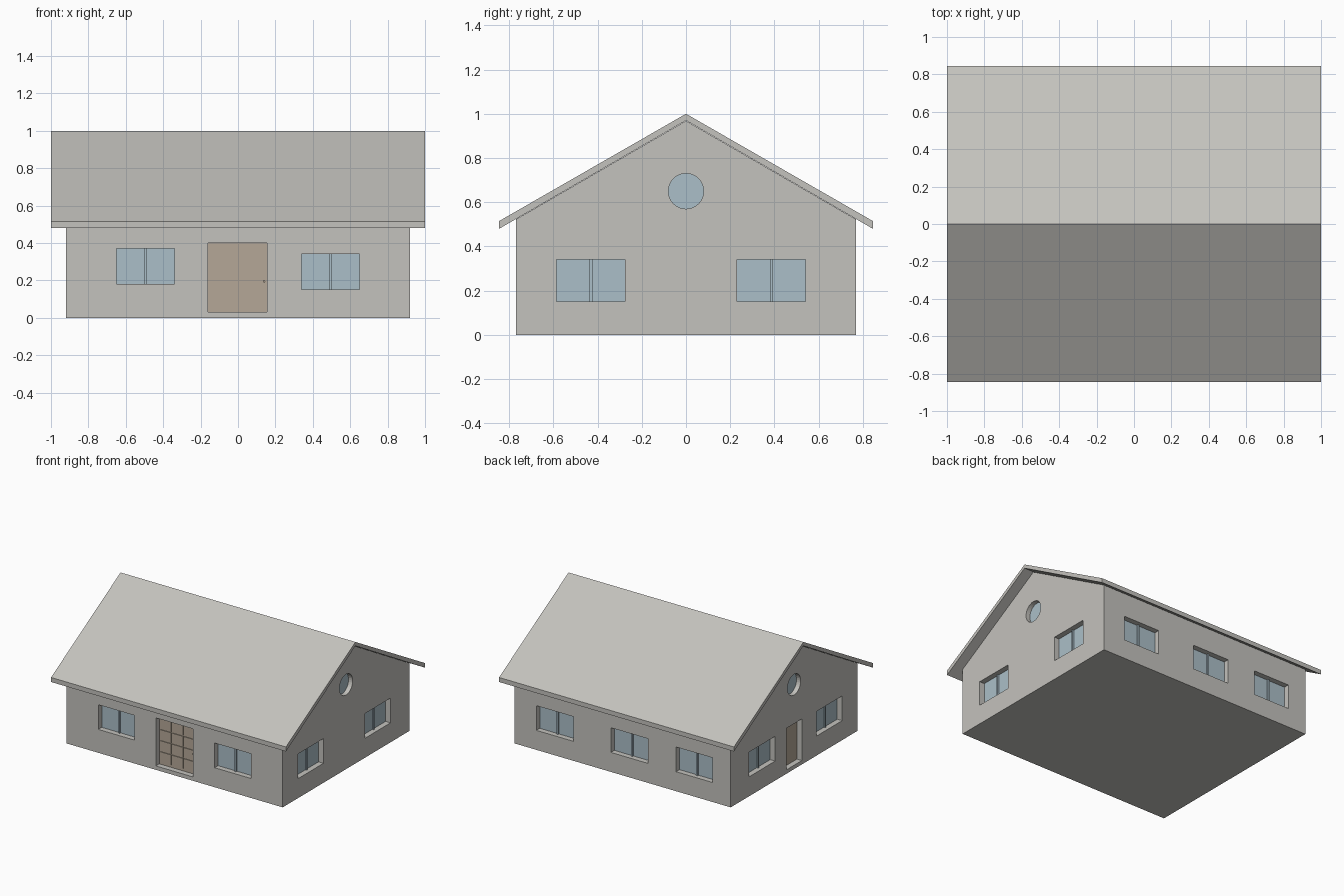
import bpy, bmesh
from math import pi, radians
from mathutils import Matrix

cube = bpy.data.objects.get("Cube")
if cube:
    bpy.data.objects.remove(cube)


def material(name, rgb):
    m = bpy.data.materials.new(name)
    m.use_nodes = True
    m.diffuse_color = (*rgb, 1)
    m.node_tree.nodes["Principled BSDF"].inputs["Base Color"].default_value = (*rgb, 1)
    return m


PLASTER = material("warm grey plaster", (0.55, 0.54, 0.51))
GLASS = material("pale blue glass", (0.41, 0.52, 0.58))
WOOD = material("light brown wood", (0.46, 0.39, 0.31))

# Facing angle and outward distance of each wall
WALLS = {"front": (0, 0.77), "right": (90, 0.92), "back": (180, 0.77), "left": (270, 0.92)}


def on_wall(wall):
    angle, distance = WALLS[wall]
    return Matrix.Rotation(radians(angle), 4, "Z") @ Matrix.Translation((0, -distance, 0))


def add_box(bm, wall, u0, u1, z0, z1, near, far):
    # near and far are depths behind the wall surface
    move = Matrix.Translation(((u0 + u1) / 2, (near + far) / 2, (z0 + z1) / 2))
    size = Matrix.Diagonal((u1 - u0, far - near, z1 - z0, 1))
    bmesh.ops.create_cube(bm, size=1, matrix=on_wall(wall) @ move @ size)


def add_disc(bm, wall, u, z, radius, near, far, sides=32):
    move = Matrix.Translation((u, (near + far) / 2, z)) @ Matrix.Rotation(pi / 2, 4, "X")
    bmesh.ops.create_cone(bm, cap_ends=True, segments=sides, radius1=radius, radius2=radius,
                          depth=far - near, matrix=on_wall(wall) @ move)


def finish(bm, name, mat):
    bmesh.ops.recalc_face_normals(bm, faces=bm.faces)
    mesh = bpy.data.meshes.new(name)
    bm.to_mesh(mesh)
    bm.free()
    mesh.materials.append(mat)
    obj = bpy.data.objects.new(name, mesh)
    bpy.context.collection.objects.link(obj)
    return obj


def gable_prism(name, profile, half_length):
    bm = bmesh.new()
    face = bm.faces.new([bm.verts.new((-half_length, y, z)) for y, z in profile])
    ext = bmesh.ops.extrude_face_region(bm, geom=[face])["geom"]
    verts = [g for g in ext if isinstance(g, bmesh.types.BMVert)]
    bmesh.ops.translate(bm, verts=verts, vec=(2 * half_length, 0, 0))
    return finish(bm, name, PLASTER)


# Main shell and overhanging roof
walls = gable_prism("house_walls", [(-0.77, 0), (0.77, 0), (0.77, 0.522),
                                    (0, 0.968), (-0.77, 0.522)], 0.92)
gable_prism("roof", [(-0.845, 0.48), (0, 0.97), (0.845, 0.48),
                     (0.845, 0.515), (0, 1.0), (-0.845, 0.515)], 1.0)

# Openings: wall, left, right, bottom, top
WINDOWS = [
    ("front", -0.65, -0.34, 0.18, 0.37), ("front", 0.34, 0.65, 0.15, 0.34),
    ("right", -0.585, -0.275, 0.15, 0.34), ("right", 0.23, 0.54, 0.15, 0.34),
    ("back", -0.735, -0.42, 0.15, 0.34), ("back", -0.1, 0.215, 0.15, 0.34),
    ("back", 0.455, 0.765, 0.15, 0.34),
    ("left", -0.545, -0.23, 0.15, 0.34), ("left", 0.27, 0.585, 0.15, 0.34),
]
FRONT_DOOR = ("front", -0.16, 0.155, 0.03, 0.4)
SIDE_DOOR = ("left", -0.09, 0.095, 0.03, 0.35)
ROUND = (0, 0.65, 0.08)

# Cut the recesses into the walls
bm = bmesh.new()
for opening in WINDOWS + [FRONT_DOOR, SIDE_DOOR]:
    add_box(bm, *opening, -0.05, 0.06)
for side in ("left", "right"):
    add_disc(bm, side, *ROUND, -0.05, 0.06)
cutter = finish(bm, "opening_cutter", PLASTER)
cutter.hide_render = True
cut = walls.modifiers.new("openings", "BOOLEAN")
cut.operation, cut.solver, cut.object = "DIFFERENCE", "EXACT", cutter
bpy.context.view_layer.objects.active = walls
bpy.ops.object.modifier_apply(modifier=cut.name)
bpy.data.objects.remove(cutter)

# Window panes with a slim centre bar
for i, (wall, u0, u1, z0, z1) in enumerate(WINDOWS):
    bm = bmesh.new()
    mid = (u0 + u1) / 2
    add_box(bm, wall, u0, u1, z0, z1, 0.042, 0.062)
    add_box(bm, wall, mid - 0.006, mid + 0.006, z0, z1, 0.03, 0.042)
    finish(bm, f"{wall}_window_{i + 1}", GLASS)

# Round attic windows
for side in ("left", "right"):
    bm = bmesh.new()
    add_disc(bm, side, *ROUND, 0.035, 0.062)
    finish(bm, f"{side}_round_window", GLASS)

# Front door with a grid of raised panels
wall, u0, u1, z0, z1 = FRONT_DOOR
bm = bmesh.new()
add_box(bm, *FRONT_DOOR, 0.042, 0.062)
for col in range(3):
    for row in range(4):
        a, b = u0 + 0.012 + col * 0.1, z0 + 0.02 + row * 0.085
        add_box(bm, wall, a, a + 0.092, b, b + 0.078, 0.037, 0.042)
finish(bm, "front_door", WOOD)

bm = bmesh.new()
add_disc(bm, "front", 0.14, 0.195, 0.006, 0.02, 0.045, 12)
finish(bm, "front_door_knob", WOOD)

# Plain side door
bm = bmesh.new()
add_box(bm, *SIDE_DOOR, 0.042, 0.062)
finish(bm, "side_door", WOOD)
